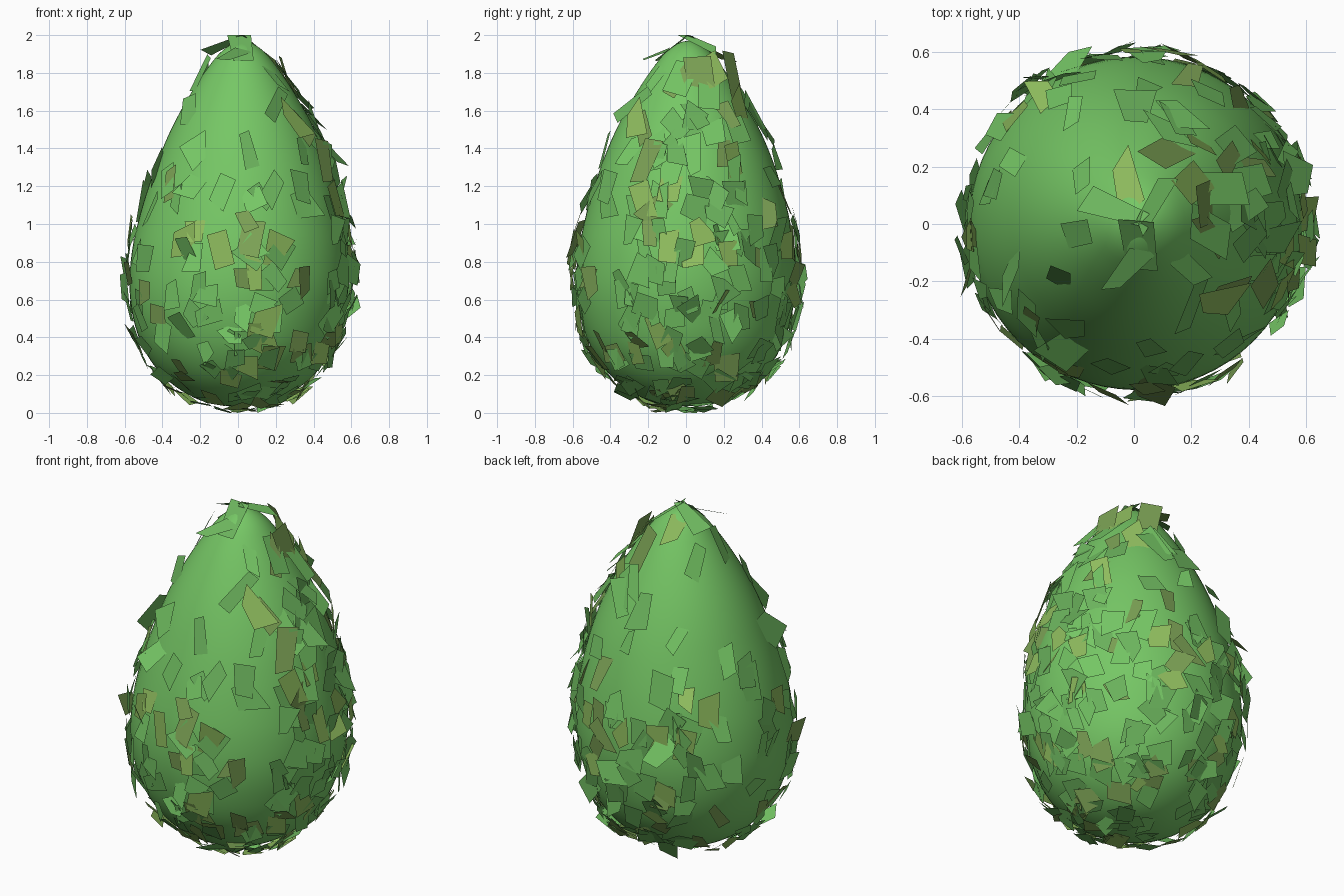
import bpy, bmesh, math, random
from mathutils import Vector, Matrix

if "Cube" in bpy.data.objects:
    bpy.data.objects.remove(bpy.data.objects["Cube"])

random.seed(11)

# Egg profile: radius, height (bottom to top)
PROFILE = [(0, .035), (.16, .053), (.3, .118), (.415, .215), (.502, .345), (.555, .5), (.58, .67),
           (.573, .85), (.543, 1.02), (.498, 1.19), (.44, 1.36), (.37, 1.52), (.288, 1.67),
           (.197, 1.81), (.105, 1.92), (0, 1.97)]
N = len(PROFILE) - 1


def profile(t):
    """Catmull-Rom point on the profile, t in 0..N, mirrored past the poles."""
    i = min(int(t), N - 1)
    f = t - i

    def at(k):
        if k < 0:
            return Vector((-PROFILE[1][0], PROFILE[1][1]))
        if k > N:
            return Vector((-PROFILE[N - 1][0], PROFILE[N - 1][1]))
        return Vector(PROFILE[k])
    a, b, c, d = (at(i + k) for k in (-1, 0, 1, 2))
    return .5 * (2 * b + (c - a) * f + (2 * a - 5 * b + 4 * c - d) * f * f
                 + (3 * b - a - 3 * c + d) * f ** 3)


def surface(t, ang):
    r, z = profile(t)
    lean = .025 * min(1, max(0, z - .5) / .8)     # upper part leans slightly right
    return Vector((r * math.cos(ang) + lean, r * math.sin(ang) + lean * .4, z))


def material(name, col):
    m = bpy.data.materials.new(name)
    m.diffuse_color = (*col, 1)
    m.use_nodes = True
    m.node_tree.nodes["Principled BSDF"].inputs["Base Color"].default_value = m.diffuse_color
    return m


def make_object(name, bm, mats):
    me = bpy.data.meshes.new(name)
    bm.to_mesh(me)
    bm.free()
    ob = bpy.data.objects.new(name, me)
    bpy.context.collection.objects.link(ob)
    for m in mats:
        me.materials.append(m)
    return ob


green = material("bush_green", (.18, .57, .13))
leaf_mats = [green,
             material("leaf_green", (.15, .46, .11)),
             material("leaf_olive", (.27, .50, .11)),
             material("leaf_dull", (.2, .36, .09))]

# Smooth egg-shaped body
SEG, ROWS = 64, N * 4
bm = bmesh.new()
rings = [[bm.verts.new(surface(j * N / ROWS, 2 * math.pi * k / SEG)) for k in range(SEG)]
         for j in range(1, ROWS)]
bottom = bm.verts.new(surface(0, 0))
top = bm.verts.new(surface(N, 0))
for k in range(SEG):
    n = (k + 1) % SEG
    bm.faces.new((bottom, rings[0][n], rings[0][k]))
    bm.faces.new((top, rings[-1][k], rings[-1][n]))
    for lo, hi in zip(rings, rings[1:]):
        bm.faces.new((lo[k], lo[n], hi[n], hi[k]))
for f in bm.faces:
    f.smooth = True
make_object("bush_body", bm, [green])

# Loose flat leaves lying on the surface, denser and smaller near the bottom
bm = bmesh.new()


def add_leaf(t, ang):
    p = surface(t, ang)
    up = (surface(min(t + .05, N), ang) - surface(max(t - .05, 0), ang)).normalized()
    side = Vector((-math.sin(ang), math.cos(ang), 0))
    normal = side.cross(up).normalized()
    w = random.uniform(.04, .068)
    h = random.uniform(.04, .065) + .03 * p.z
    spin = Matrix.Rotation(random.gauss(0, .35), 3, normal)
    tilt = Matrix.Rotation(random.gauss(0, .2), 3, side) @ Matrix.Rotation(random.gauss(0, .22), 3, up)
    centre = p + normal * random.uniform(.012, .036)
    verts = []
    for sx, sy in ((-1, -1), (1, -1), (1, 1), (-1, 1)):
        u = sx * w * random.uniform(.45, 1.4)
        v = sy * h * random.uniform(.5, 1.35)
        q = centre + tilt @ (spin @ (side * u + up * v))
        q.z = min(2, max(0, q.z))
        verts.append(bm.verts.new(q))
    face = bm.faces.new(verts)
    face.material_index = random.choices(range(4), (5, 4, 2, 2))[0]


count = 0
while count < 330:
    t, ang = random.uniform(.3, N - 1.2), random.uniform(0, 2 * math.pi)
    r, z = profile(t)
    thin = .8 + .2 * math.cos(ang - .2)       # sparser on the left
    if random.random() < (r / .58) * (1 - .4 * z) * thin:
        add_leaf(t, ang)
        count += 1
for ang in (1.0, 2.7, 4.6):                   # a few leaves around the tip
    add_leaf(N - .75, ang)
make_object("leaves", bm, leaf_mats)
